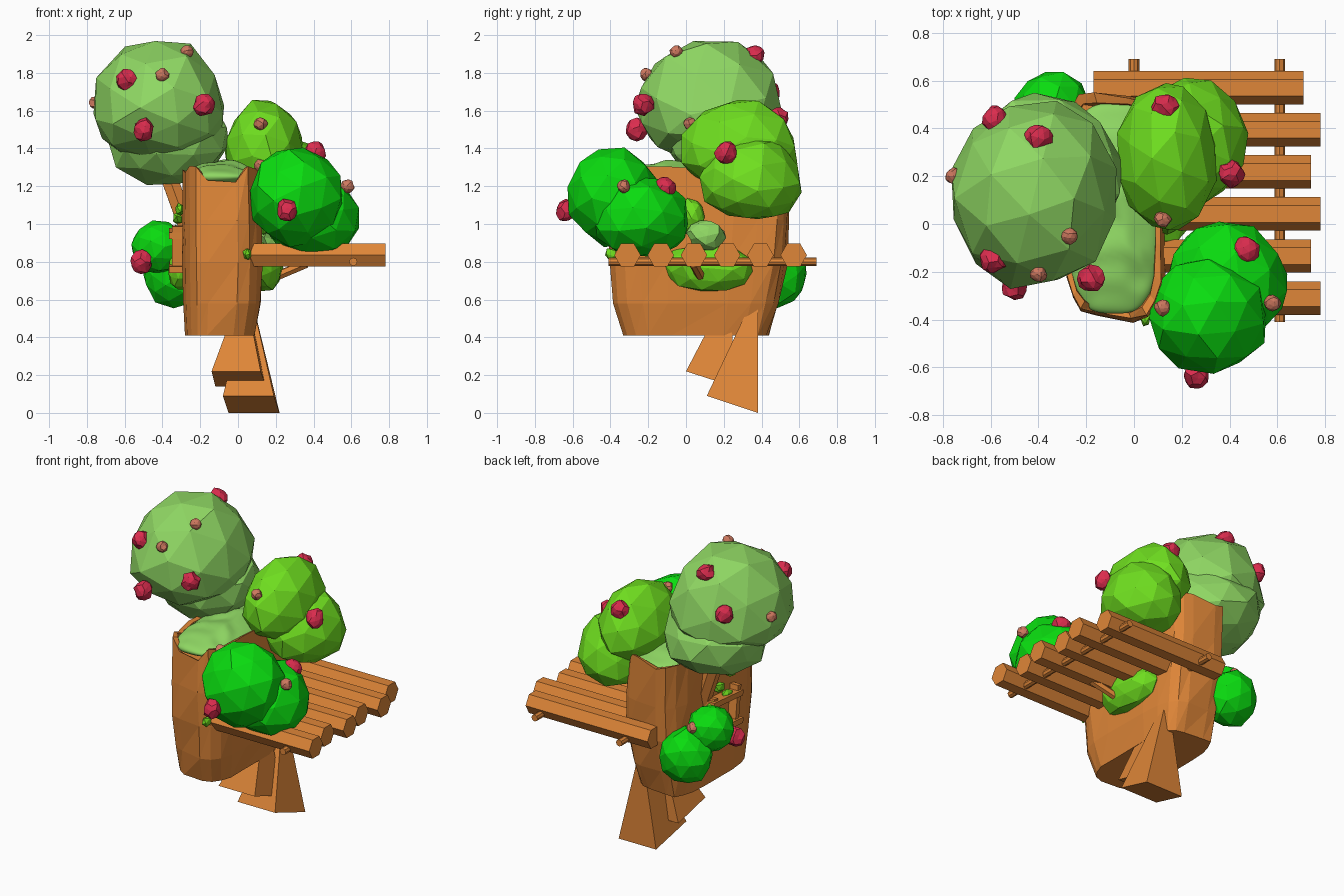
import bpy, bmesh, math, random
from mathutils import Vector, Matrix, noise

random.seed(4)
if "Cube" in bpy.data.objects:
    bpy.data.objects.remove(bpy.data.objects["Cube"])


def material(name, rgb):
    m = bpy.data.materials.new(name)
    m.use_nodes = True
    m.diffuse_color = (*rgb, 1)
    m.node_tree.nodes["Principled BSDF"].inputs["Base Color"].default_value = (*rgb, 1)
    return m


wood = material("orange wood", (0.74, 0.24, 0.04))
pale = material("pale green", (0.275, 0.68, 0.125))
lime = material("lime green", (0.16, 0.74, 0.014))
green = material("bright green", (0.003, 0.72, 0.005))
red = material("berry red", (0.7, 0.025, 0.075))
bud = material("bud brown", (0.62, 0.19, 0.115))


def finish(bm, name, mat):
    bmesh.ops.recalc_face_normals(bm, faces=bm.faces)
    mesh = bpy.data.meshes.new(name)
    bm.to_mesh(mesh)
    bm.free()
    mesh.materials.append(mat)
    ob = bpy.data.objects.new(name, mesh)
    bpy.context.collection.objects.link(ob)
    return ob


def blob(name, mat, centre, size, jitter=0.06, detail=2, under=1):
    """Faceted lumpy ball; under flattens the lower half."""
    bm = bmesh.new()
    bmesh.ops.create_icosphere(bm, subdivisions=detail, radius=1)
    spin = Matrix.Rotation(random.uniform(0, 6), 3, 'Z') @ Matrix.Rotation(random.uniform(0, 6), 3, 'X')
    for v in bm.verts:
        p = spin @ v.co * (1.02 + random.uniform(-jitter, jitter))
        if p.z < 0:
            p.z *= under
        v.co = Vector(centre) + Vector(a * b for a, b in zip(p, size))
    return finish(bm, name, mat)


def rod(name, start, end, radius, sides):
    """Straight timber between two points."""
    a, b = Vector(start), Vector(end)
    bm = bmesh.new()
    turn = Vector((0, 0, 1)).rotation_difference(b - a).to_matrix().to_4x4()
    bmesh.ops.create_cone(bm, cap_ends=True, segments=sides, radius1=radius, radius2=radius,
                          depth=(b - a).length, matrix=Matrix.Translation((a + b) / 2) @ turn)
    return finish(bm, name, wood)


def box(name, mat, centre, size, tilt=0):
    bm = bmesh.new()
    m = Matrix.Translation(centre) @ Matrix.Rotation(tilt, 4, 'X') @ Matrix.Diagonal((*size, 1))
    bmesh.ops.create_cube(bm, size=1, matrix=m)
    return finish(bm, name, mat)


def rounded(angle, power):
    c, s = math.cos(angle), math.sin(angle)
    return math.copysign(abs(c) ** power, c), math.copysign(abs(s) ** power, s)


# Hollow oval stump: rings of (z, centre x, half x, centre y, half y)
rings = [(0.41, -0.095, 0.19, 0.06, 0.39), (0.58, -0.085, 0.21, 0.065, 0.44),
         (0.8, -0.08, 0.22, 0.07, 0.475), (1.02, -0.085, 0.215, 0.08, 0.485),
         (1.29, -0.09, 0.21, 0.08, 0.475), (1.28, -0.09, 0.185, 0.08, 0.445),
         (1.18, -0.09, 0.18, 0.08, 0.43)]
sides = 20
bark = [random.uniform(0.95, 1.03) for i in range(sides)]
rim = [random.uniform(-0.02, 0.02) for i in range(sides)]
bm = bmesh.new()
loops = []
for k, (z, cx, hx, cy, hy) in enumerate(rings):
    loop = []
    for i in range(sides):
        x, y = rounded(2 * math.pi * (i + 0.5) / sides, 0.54)
        f = bark[i] + random.uniform(-0.02, 0.02)
        dip = rim[i] - (0.06 if y < -0.95 else 0) if k in (4, 5) else 0
        loop.append(bm.verts.new((cx + hx * x * f, cy + hy * y * f, z + dip)))
    loops.append(loop)
for lower, upper in zip(loops, loops[1:]):
    for i in range(sides):
        j = (i + 1) % sides
        bm.faces.new((lower[i], lower[j], upper[j]))
        bm.faces.new((lower[i], upper[j], upper[i]))
bm.faces.new(loops[0])
bm.faces.new(loops[-1])
finish(bm, "stump", wood)

# Soft moss filling the top of the stump
bm = bmesh.new()
bmesh.ops.create_icosphere(bm, subdivisions=5, radius=1)
for v in bm.verts:
    x, y, z = v.co
    lump = noise.noise(Vector((x * 2, y * 4, 3))) * 0.3 + 1
    r = math.hypot(x, y)
    sx, sy = rounded(math.atan2(y, x), 0.65)
    v.co = (-0.085 + 0.195 * r * sx, 0.065 + 0.44 * r * sy, 1.25 + 0.08 * z * lump)
moss = finish(bm, "moss_top", pale)
for p in moss.data.polygons:
    p.use_smooth = True


# Wedge roots under the stump
def root(name, front, back, apex):
    bm = bmesh.new()
    base = [bm.verts.new((x, y, z)) for x0, x1, y, z in (front, back) for x in (x0, x1)]
    tip = bm.verts.new(apex)
    ring = [base[0], base[1], base[3], base[2]]
    bm.faces.new(ring)
    for i in range(4):
        bm.faces.new((ring[i], ring[(i + 1) % 4], tip))
    finish(bm, name, wood)


root("root_back", (-0.08, 0.19, 0.11, 0.09), (-0.05, 0.22, 0.38, 0), (0.06, 0.38, 0.66))
root("root_front", (-0.14, 0.12, 0, 0.22), (-0.12, 0.15, 0.25, 0.14), (0.03, 0.24, 0.68))

# Log platform on the left side
for i in range(6):
    y = -0.31 + 0.176 * i
    end = 0.71 if i == 5 else (0.78, 0.74)[i % 2]
    rod("platform_log", (-0.17 if i == 5 else 0.05, y, 0.835), (end, y, 0.835), 0.07, 6)
for x in (0.0, 0.61):
    rod("platform_beam", (x, -0.41 if x else 0.1, 0.8), (x, 0.69, 0.8), 0.022, 8)
rod("platform_brace", (0.1, 0.1, 0.68), (0.36, 0.04, 0.79), 0.025, 6)

# Branch stub and small window frame on the right side
rod("branch_stub", (-0.24, 0.2, 0.9), (-0.37, 0.22, 1.26), 0.05, 6)
for y in (-0.04, 0.2):
    box("window_post", wood, (-0.315, y, 0.87), (0.07, 0.035, 0.24), 0.12)
for z in (0.77, 0.95):
    box("window_rail", wood, (-0.325, 0.08, z), (0.08, 0.3, 0.035), 0.08)

# Leafy crowns and side bushes
blob("large_crown", pale, (-0.42, 0.125, 1.58), (0.355, 0.39, 0.405), 0.04, under=0.6)
blob("large_crown_base", pale, (-0.37, 0.22, 1.43), (0.32, 0.32, 0.25), under=0.9)
blob("lime_crown", lime, (0.14, 0.28, 1.38), (0.21, 0.31, 0.275), 0.04, under=0.7)
blob("lime_crown_base", lime, (0.24, 0.35, 1.2), (0.23, 0.27, 0.26), 0.05, under=0.7)
blob("front_bush", green, (0.31, -0.38, 1.14), (0.25, 0.24, 0.26), 0.05)
blob("front_bush_base", green, (0.39, -0.24, 1.02), (0.25, 0.26, 0.23), 0.05, under=0.85)
blob("side_bush_upper", green, (-0.42, 0.35, 0.88), (0.14, 0.14, 0.14), 0.05)
blob("side_bush_lower", green, (-0.34, 0.48, 0.73), (0.16, 0.16, 0.17), 0.05)
blob("platform_shrub", lime, (0.12, 0.12, 0.77), (0.12, 0.24, 0.13))
blob("platform_sprig", lime, (0.14, 0.03, 1.04), (0.07, 0.07, 0.09), 0.12)
blob("platform_leaf_clump", pale, (0.2, 0.11, 0.94), (0.08, 0.1, 0.075), 0.12)
blob("window_shrub", lime, (-0.3, 0.1, 0.75), (0.07, 0.13, 0.1))

# Vine leaves on the bark
for x, y, z in ((-0.31, -0.02, 1.08), (-0.32, 0.12, 1.03), (-0.33, 0.2, 0.95), (-0.33, 0.05, 0.96),
                (0.05, -0.385, 0.84)):
    blob("vine_leaf", lime, (x, y, z), (0.025, 0.05, 0.035), 0.2, 1)

# Berries and buds
for p in ((-0.59, -0.15, 1.76), (-0.18, -0.23, 1.63), (-0.5, -0.26, 1.5), (-0.4, 0.36, 1.89),
          (-0.58, 0.44, 1.7), (0.13, 0.49, 1.56), (0.41, 0.21, 1.38), (0.47, -0.11, 1.19),
          (0.26, -0.635, 1.07), (-0.51, 0.22, 0.8)):
    blob("berry", red, p, (0.055, 0.055, 0.058), 0.14)
for p in ((-0.27, -0.05, 1.91), (-0.4, -0.21, 1.79), (-0.755, 0.2, 1.64), (0.12, 0.02, 1.53),
          (0.12, -0.35, 1.31), (0.58, -0.33, 1.2), (-0.38, 0.47, 0.92)):
    blob("bud", bud, p, (0.034, 0.034, 0.034), 0.12)
